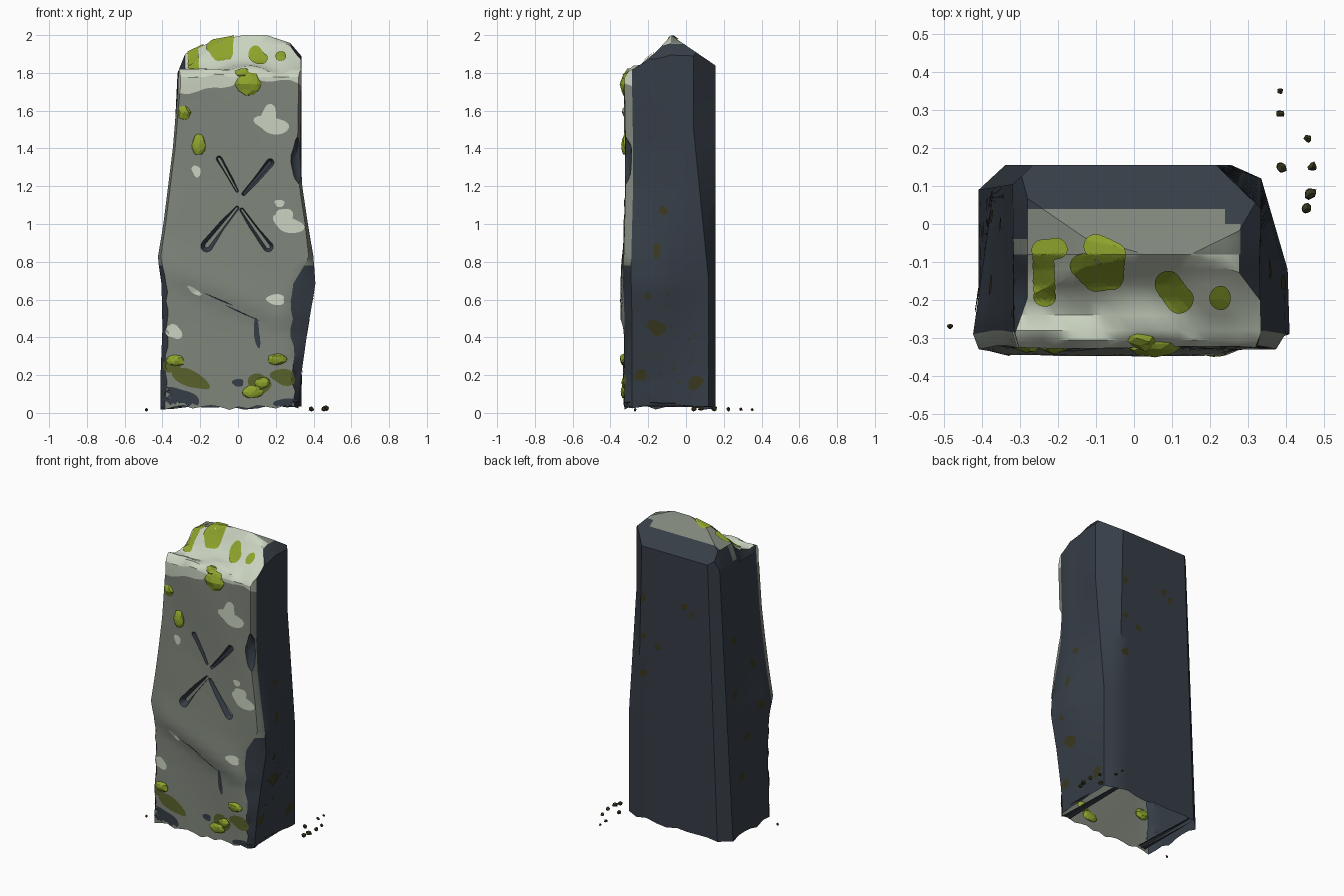
import bpy, bmesh, math, random
from mathutils import Vector, Matrix
from mathutils.bvhtree import BVHTree

random.seed(4)
cube = bpy.data.objects.get("Cube")
if cube:
    bpy.data.objects.remove(cube)

# Materials, shared by every part in the same slot order
COLOURS = {
    "grey_stone": (0.212, 0.237, 0.198),
    "dark_slate": (0.037, 0.047, 0.062),
    "pale_lichen": (0.59, 0.65, 0.53),
    "bright_moss": (0.27, 0.37, 0.025),
    "deep_moss": (0.10, 0.12, 0.024),
    "brown_moss": (0.042, 0.040, 0.014),
}
MATS = []
for name, rgb in COLOURS.items():
    m = bpy.data.materials.new(name)
    m.use_nodes = True
    m.diffuse_color = (*rgb, 1)
    bsdf = m.node_tree.nodes["Principled BSDF"]
    bsdf.inputs["Base Color"].default_value = (*rgb, 1)
    bsdf.inputs["Roughness"].default_value = 0.9
    MATS.append(m)
GREY, DARK, PALE, MOSS, DEEP, BROWN = range(len(MATS))


def make(name, bm, mat=None):
    if mat is not None:
        for f in bm.faces:
            f.material_index = mat
    me = bpy.data.meshes.new(name)
    bm.to_mesh(me)
    bm.free()
    for m in MATS:
        me.materials.append(m)
    ob = bpy.data.objects.new(name, me)
    bpy.context.collection.objects.link(ob)
    return ob


# Slab front profile: z, left x, right x, front y, left bevel, right bevel
PROFILE = [
    (0.02, -.41, .32, -.325, .03, .03), (0.2, -.41, .335, -.325, .03, .04),
    (0.45, -.40, .37, -.325, .025, .085), (0.68, -.405, .41, -.33, .03, .12),
    (0.82, -.425, .40, -.33, .015, .025), (1.0, -.395, .37, -.325, .012, .015),
    (1.2, -.37, .34, -.32, .012, .015), (1.4, -.345, .33, -.32, .012, .015),
    (1.7, -.32, .335, -.325, .012, .015), (2.1, -.30, .335, -.325, .012, .015),
]


def profile(z):
    for a, b in zip(PROFILE, PROFILE[1:]):
        if z <= b[0]:
            t = (z - a[0]) / (b[0] - a[0])
            return [p + (q - p) * t for p, q in zip(a, b)][1:]
    return PROFILE[-1][1:]


STEPS = [14, 1, 2, 4, 2, 8, 2, 6, 1]
SIDE_OF = [s for s, n in enumerate(STEPS) for _ in range(n)]
CAP_ROW, ROWS = 36, 44


def ring(row):
    z = 0.02 + row * 0.0475
    xl, xr, yf, cl, cr = profile(z)
    if z < .7:
        cr += random.uniform(-.012, .012)
        cl += random.uniform(-.008, .008)
    # the back tapers straight, without the bulges of the front
    yb, back_l = 0.155, -.41 + .05 * z
    cy = 0.035 + 0.08 * min(1, max(0, (z - .7) / .8))
    corners = [(xl + cl, yf), (xr - cr, yf), (xr, yf + .04), (xr - .005, -.12),
               (.335, yb - cy), (.257 - .022 * z, yb),
               (back_l + .07 - .01 * z, yb), (back_l, yb - .065 + .008 * z), (xl, yf + .04)]
    pts = []
    for s, n in enumerate(STEPS):
        a, b = Vector(corners[s]), Vector(corners[(s + 1) % len(corners)])
        for k in range(n):
            p = a.lerp(b, k / n)
            dz = 0
            if s == 0 and k:
                # slanted ledge across the lower front
                d = z - (0.58 - 0.42 * p.x)
                p.y -= 0.018 * math.exp(-(d / (0.14 if d > 0 else 0.03)) ** 2)
                p.y += 0.003 * math.sin(9 * p.x + 7 * z)
            if row == CAP_ROW and SIDE_OF[len(pts)] in (0, 1, 8):
                dz = 0.034 * math.sin(7 * p.x + .5) + 0.01 * math.sin(29 * p.x)
            pts.append((p.x, p.y, z + dz))
    return pts


# Slab: loft the rings
bm = bmesh.new()
rings = [[bm.verts.new(p) for p in ring(r)] for r in range(ROWS)]
count = len(SIDE_OF)
for r, (lo, hi) in enumerate(zip(rings, rings[1:])):
    for i, side in enumerate(SIDE_OF):
        j = (i + 1) % count
        f = bm.faces.new((lo[i], lo[j], hi[j], hi[i]))
        front = side == 0 or (side in (1, 8) and r > 15)
        f.material_index = (PALE if r >= CAP_ROW else GREY) if front else DARK
bm.faces.new(rings[0][::-1])
bm.faces.new(rings[-1])

# Slab: slice the weathered crown
for co, no in [((0, -.08, 2), (0, .16, .235)), ((0, -.08, 2), (0, -.22, .25)),
               ((-.28, 0, 1.9), (-.1, 0, .04)), ((-.28, 0, 1.9), (-.07, 0, .15)),
               ((.03, 0, 2), (-.03, 0, .16)),
               ((.335, 0, 1.89), (.07, 0, .06)), ((.15, 0, 2), (.04, 0, .12))]:
    bmesh.ops.bisect_plane(bm, geom=bm.verts[:] + bm.edges[:] + bm.faces[:], plane_co=co,
                           plane_no=Vector(no).normalized(), clear_outer=True)
    bmesh.ops.holes_fill(bm, edges=[e for e in bm.edges if e.is_boundary], sides=0)
bmesh.ops.recalc_face_normals(bm, faces=bm.faces[:])


def crown():
    bm.normal_update()
    return [f for f in bm.faces
            if f.normal.z > .15 and f.calc_center_median().z > 1.75]


# Slab: grid the crown, colour it, then wear the front slope into a hollow and a ledge
cuts = [((0, y, 0), (0, 1, 0)) for y in (.04, .0, -.04, -.08, -.12, -.16, -.2, -.24, -.28, -.305)]
cuts += [((.04 * k, 0, 0), (1, 0, 0)) for k in range(-7, 9)]
for co, no in cuts:
    faces = crown()
    parts = {e for f in faces for e in f.edges} | {v for f in faces for v in f.verts}
    bmesh.ops.bisect_plane(bm, geom=faces + list(parts), plane_co=co, plane_no=no)
worn = set()
for f in crown():
    c = f.calc_center_median()
    if c.y < -.08:
        f.material_index = DARK if abs(f.normal.x) > .6 else PALE
        worn.update(f.verts)
    else:
        rounded = ((c.x + .01) / .29) ** 4 + ((c.y + .08) / .14) ** 4 < 1
        f.material_index = GREY if c.y < .04 and rounded else DARK
for v in worn:
    t = max(0, (-.08 - v.co.y) / .25)
    depth = max(.022, .05 - .11 * v.co.x) if t < .75 else .025
    v.co.z -= .012 if t > .95 else depth * math.sin(math.pi * t * 1.2)
    if abs(v.co.x) < .27:
        v.co.z += .025 * t * math.sin(17 * v.co.x + 9 * v.co.y) * math.sin(31 * v.co.y + 5 * v.co.x)
slab = make("stone_slab", bm)

# Cutter: four carved strokes and chipped edges
bm = bmesh.new()


def stroke(a, b, w0, w1, floor):
    a, b = Vector(a), Vector(b)
    ang = math.atan2(b.y - a.y, b.x - a.x)

    def pill(widen, y):
        loop = []
        for c, w, start in ((b, w1, ang - math.pi / 2), (a, w0, ang + math.pi / 2)):
            for k in range(7):
                t = start + math.pi * k / 6
                loop.append(bm.verts.new((c.x + widen * w * math.cos(t), y,
                                          c.y + widen * w * math.sin(t))))
        return loop

    near, far = pill(1.95, -.36), pill(.45, -.297)
    bm.faces.new(near).material_index = DARK
    bm.faces.new(far[::-1]).material_index = floor
    for i in range(len(near)):
        j = (i + 1) % len(near)
        bm.faces.new((near[j], near[i], far[i], far[j])).material_index = DARK


stroke((-.005, 1.175), (-.10, 1.345), .008, .017, GREY)
stroke((.03, 1.16), (.17, 1.325), .011, .02, DARK)
stroke((-.005, 1.085), (-.165, .885), .011, .025, GREY)
stroke((.02, 1.075), (.16, .88), .011, .024, GREY)
for loc, scale in [((.338, -.335, 1.335), (.06, .05, .14)), ((.335, -.35, .2), (.045, .055, .1)),
                   ((-.42, -.35, .42), (.035, .05, .12))]:
    mat = Matrix.Translation(loc) @ Matrix.Diagonal((*scale, 1))
    made = bmesh.ops.create_icosphere(bm, subdivisions=2, radius=1, matrix=mat)
    for v in made["verts"]:
        v.co += Vector([random.uniform(-.006, .006) for _ in range(3)])
        for f in v.link_faces:
            f.material_index = DARK
bmesh.ops.recalc_face_normals(bm, faces=bm.faces[:])
cutter = make("carving_cutter", bm)
cutter.hide_render = True
mod = slab.modifiers.new("carving", "BOOLEAN")
mod.operation, mod.solver, mod.object = "DIFFERENCE", "EXACT", cutter
bpy.context.view_layer.objects.active = slab
slab.select_set(True)
bpy.ops.object.modifier_apply(modifier=mod.name)
bpy.data.objects.remove(cutter)

# Slab: open, ragged foot
bm = bmesh.new()
bm.from_mesh(slab.data)
foot = [f for f in bm.faces if all(v.co.z < .022 for v in f.verts)]
bmesh.ops.delete(bm, geom=foot, context="FACES")
for v in bm.verts:
    if v.co.z < .025:
        v.co.z += random.uniform(-.005, .022)
bm.to_mesh(slab.data)
surface = BVHTree.FromBMesh(bm)
bm.free()
bpy.ops.object.shade_smooth_by_angle(angle=math.radians(35))

# Thin stains laid on the slab
AXES = {"front": ((1, 0, 0), (0, 0, 1)), "left": ((0, 1, 0), (0, 0, 1)),
        "back": ((-1, 0, 0), (0, 0, 1)), "right": ((0, -1, 0), (0, 0, 1)),
        "top": ((1, 0, 0), (0, 1, 0))}


def stains(name, side, mat, blobs, lift=.004, wobble=.16):
    u, v = map(Vector, AXES[side])
    out = u.cross(v)
    bm = bmesh.new()
    for a, b, ra, rb, rot in blobs:
        p1, p2 = random.uniform(0, 6), random.uniform(0, 6)
        rows = []
        for k in (0.02, .35, .7, 1):
            row = []
            for i in range(24):
                t = i * math.tau / 24
                r = k * (1 + wobble * math.sin(2 * t + p1) + wobble * .6 * math.sin(3 * t + p2))
                x, y = ra * r * math.cos(t), rb * r * math.sin(t)
                c, s = math.cos(rot), math.sin(rot)
                start = u * (a + x * c - y * s) + v * (b + x * s + y * c) + out * 4
                hit = surface.ray_cast(start, -out)[0]
                row.append(bm.verts.new(hit + out * lift) if hit else None)
            rows.append(row)
        for lo, hi in zip(rows, rows[1:]):
            for i in range(24):
                j = (i + 1) % 24
                quad = (lo[i], hi[i], hi[j], lo[j])
                if all(quad):
                    bm.faces.new(quad)
        if all(rows[0]):
            bm.faces.new(rows[0])
    return make(name, bm, mat)


def trail(points, r, n=6):
    # overlapping round blobs along a polyline
    return [(*Vector(p).lerp(Vector(q), k / n), r, r, 0)
            for p, q in zip(points, points[1:]) for k in range(n + 1)]


stains("lichen_patches", "front", PALE, [
    (.18, 1.525, .09, .045, -.1), (.165, 1.58, .045, .045, 0), (-.22, 1.28, .025, .028, 0),
    (.22, 1.11, .03, .017, 0), (.265, 1.0, .08, .045, -.2), (.25, 1.05, .04, .035, 0),
    (.2, .6, .055, .025, 0), (-.34, .43, .04, .04, -.4), (-.23, .645, .045, .012, -.5)])
stains("dark_stains", "front", DARK, [
    (-.31, .075, .1, .06, -.2), (.0, .16, .035, .018, 0), (.26, .05, .06, .03, 0),
    (.1, .42, .017, .07, .1), (.02, .53, .09, .004, -.42), (-.1, .6, .08, .004, -.42)])
stains("deep_moss_stains", "front", DEEP, [
    (-.25, .18, .11, .04, -.5), (.11, .15, .07, .05, .3), (.24, .19, .07, .04, 0),
    (-.35, .25, .04, .05, 0)], lift=.006)
stains("crown_moss", "top", MOSS,
       trail([(-.205, -.065), (-.24, -.07), (-.235, -.19)], .029)
       + trail([(-.1, -.06), (-.055, -.08), (-.06, -.14), (-.1, -.145), (-.135, -.11)], .033)
       + trail([(.09, -.16), (.12, -.2)], .036) + [(.227, -.195, .029, .031, 0)],
       lift=.008, wobble=.03)
specks = [(random.uniform(-.27, .05), random.uniform(.15, .65), .008, .006, 0) for _ in range(16)]
stains("left_side_stains", "left", BROWN, [
    (-.12, 1.07, .025, .022, 0), (-.155, .86, .022, .035, 0), (-.155, .45, .045, .042, 0),
    (-.24, .2, .04, .025, 0), (.05, .16, .04, .035, 0), (-.2, .62, .015, .02, 0)] + specks)
stains("back_stains", "back", BROWN, [
    (-.2, 1.5, .02, .025, 0), (.1, 1.52, .025, .022, 0), (.15, 1.48, .018, .02, 0),
    (-.2, 1.25, .02, .02, 0), (-.1, 1.2, .022, .02, 0), (-.2, 1.0, .025, .03, 0)])
stains("right_side_stains", "right", BROWN, [
    (0, 1.3, .02, .025, 0), (.16, 1.1, .025, .03, 0), (-.02, .95, .02, .03, 0),
    (.2, .82, .03, .035, 0), (.08, .65, .025, .03, 0), (.02, .4, .025, .03, 0)])


# Moss clumps and loose crumbs
def lumps(name, mat, items, detail=2, rough=.14):
    bm = bmesh.new()
    for loc, scale in items:
        made = bmesh.ops.create_icosphere(bm, subdivisions=detail, radius=1)
        for v in made["verts"]:
            p = v.co * random.uniform(1 - rough, 1 + rough)
            v.co = Vector([c + q * s for c, q, s in zip(loc, p, scale)])
    return make(name, bm, mat)


lumps("moss_clumps", MOSS, [
    ((.055, -.315, 1.74), (.072, .032, .065)), ((.03, -.285, 1.79), (.055, .045, .035)),
    ((-.285, -.31, 1.59), (.038, .028, .042)), ((-.21, -.322, 1.42), (.036, .02, .055)),
    ((.08, -.325, .11), (.055, .022, .035)), ((.13, -.322, .16), (.04, .018, .035)),
    ((.21, -.325, .285), (.055, .025, .03)), ((-.33, -.322, .275), (.05, .024, .035))])
CRUMBS = [(.385, .35, .008), (.385, .29, .011), (.455, .225, .011), (.39, .15, .014),
          (.47, .15, .014), (.465, .08, .017), (.455, .04, .014), (-.485, -.27, .008)]
lumps("loose_crumbs", BROWN, [((x, y, r + .008), (r, r, r)) for x, y, r in CRUMBS], 1, .3)
